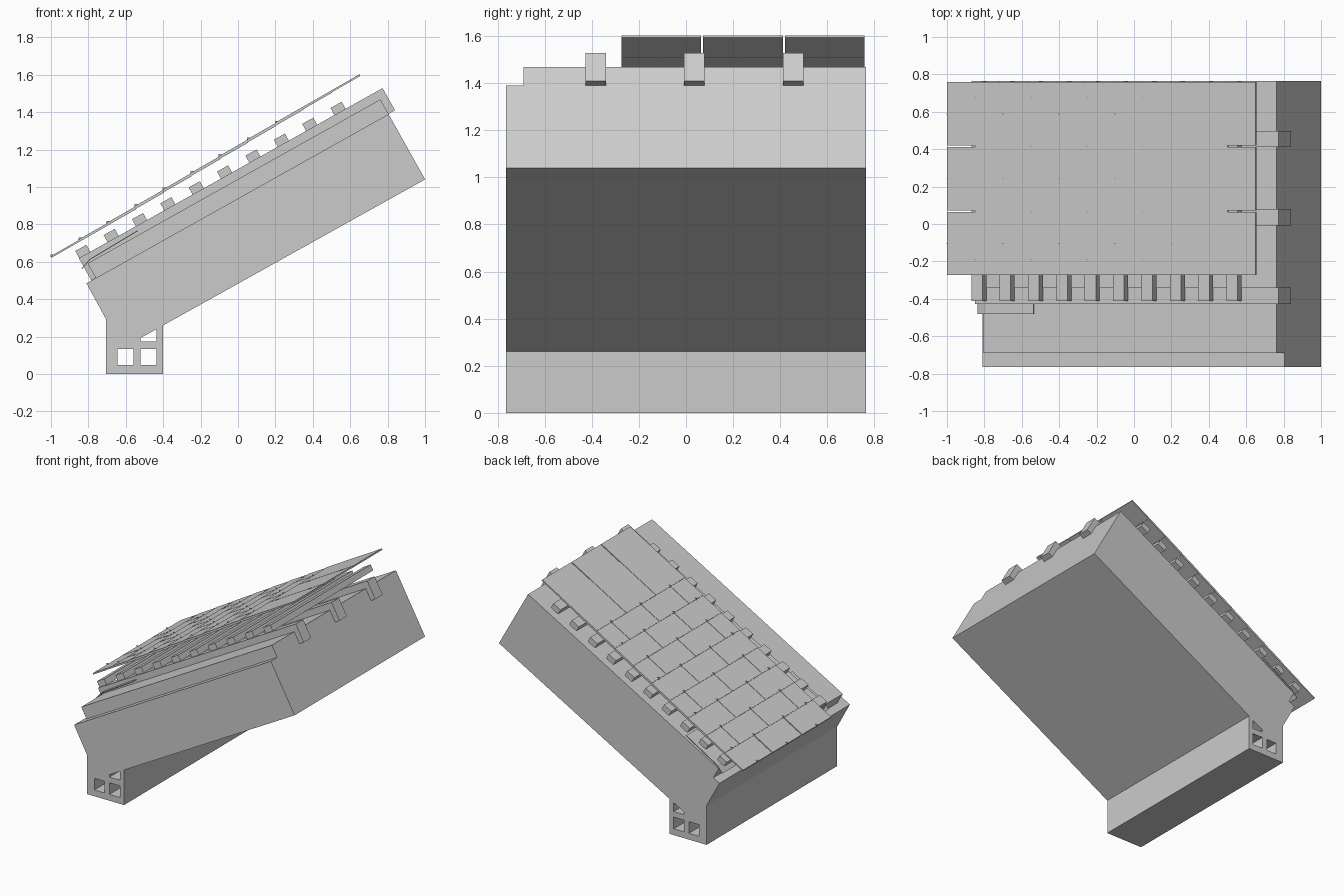
import bpy, bmesh, math

if "Cube" in bpy.data.objects:
    bpy.data.objects.remove(bpy.data.objects["Cube"])

grey = bpy.data.materials.new("plain grey")
grey.use_nodes = True
grey.diffuse_color = (0.6, 0.6, 0.6, 1)
grey.node_tree.nodes["Principled BSDF"].inputs["Base Color"].default_value = (0.6, 0.6, 0.6, 1)

PITCH = math.atan(0.56)
COS, SIN = math.cos(PITCH), math.sin(PITCH)
BACK = 0.765


def slope(u, h):
    """Point u along the roof slope and h above the slab surface."""
    return (-0.81 + u * COS - h * SIN, 0.485 + u * SIN + h * COS)


def add_prism(bm, outline, y0, y1):
    """Extrude an x-z outline from y0 to y1."""
    face = bm.faces.new([bm.verts.new((x, y0, z)) for x, z in outline])
    out = bmesh.ops.extrude_face_region(bm, geom=[face])
    verts = [v for v in out["geom"] if isinstance(v, bmesh.types.BMVert)]
    bmesh.ops.translate(bm, verts=verts, vec=(0, y1 - y0, 0))


def make(name, prisms):
    bm = bmesh.new()
    for outline, y0, y1 in prisms:
        add_prism(bm, outline, y0, y1)
    bmesh.ops.recalc_face_normals(bm, faces=bm.faces)
    mesh = bpy.data.meshes.new(name)
    bm.to_mesh(mesh)
    bm.free()
    mesh.materials.append(grey)
    obj = bpy.data.objects.new(name, mesh)
    bpy.context.collection.objects.link(obj)
    return obj


def slope_rect(u0, u1, h0, h1):
    return [slope(u0, h0), slope(u1, h0), slope(u1, h1), slope(u0, h1)]


def rect(x0, x1, z0, z1):
    return [(x0, z0), (x1, z0), (x1, z1), (x0, z1)]


# Wall and sloping slab in one profile, with hollow block cells cut through
LENGTH = 1.851
body = make("wall_and_roof_slab", [([
    (-0.705, 0), (-0.4, 0), (-0.4, 0.26), slope(LENGTH, -0.4),
    slope(LENGTH, 0), slope(0, 0), (-0.705, 0.292)], -BACK, BACK)])
cells = [rect(-0.643, -0.56, 0.047, 0.133),
         rect(-0.52, -0.435, 0.047, 0.133),
         [(-0.52, 0.175), (-0.435, 0.175), (-0.435, 0.24), (-0.52, 0.193)]]
cutter = make("cell_cutter", [(c, -1, 1) for c in cells])
cutter.hide_render = True
cut = body.modifiers.new("cells", "BOOLEAN")
cut.operation = "DIFFERENCE"
cut.solver = "EXACT"
cut.object = cutter
graph = bpy.context.evaluated_depsgraph_get()
cut_mesh = bpy.data.meshes.new_from_object(body.evaluated_get(graph))
body.modifiers.clear()
body.data = cut_mesh
bpy.data.objects.remove(cutter)

# Insulation layer
make("insulation_layer", [(slope_rect(0.057, LENGTH, 0, 0.09), -0.69, BACK)])

# Counter battens running up the slope
make("counter_battens", [
    (slope_rect(0.03, 1.891, 0.001, 0.137), y, y + 0.087)
    for y in (-0.427, -0.008, 0.411)])

# Tile battens running across the slope
make("tile_battens", [
    (slope_rect(u, u + 0.068, 0.137, 0.18), -0.412, BACK)
    for u in (0.032 + 0.1738 * i for i in range(10))])

# Bent eaves sheet
make("eaves_sheet", [([
    (-0.836, 0.565), (-0.793, 0.615), (-0.537, 0.768),
    (-0.535, 0.764), (-0.79, 0.611), (-0.832, 0.563)], -0.48, BACK)])

# Overlapping tiles in half-bond, with small hooks at the lower edges
TILE_Y0, TILE_Y1, GAP = -0.278, 0.762, 0.004
WIDTH = (TILE_Y1 - TILE_Y0) / 3
tiles, hooks = [], []
for course in range(9):
    x, z = -1 + 0.15 * course, 0.631 + 0.0892 * course
    run, rise, thick = 0.45, 0.258, 0.009
    outline = [(x, z), (x + run, z + rise),
               (x + run + 0.004, z + rise - thick), (x + 0.004, z - thick)]
    start = TILE_Y0 - (WIDTH / 2 if course % 2 else 0)
    for i in range(4):
        left = start + i * WIDTH
        y0, y1 = max(left, TILE_Y0), min(left + WIDTH, TILE_Y1)
        if y1 - y0 > 0.05:
            tiles.append((outline, y0 + GAP, y1 - GAP))
            mid = (y0 + y1) / 2
            hooks.append((rect(x - 0.003, x + 0.012, z - 0.006, z + 0.009),
                          mid - 0.002, mid + 0.002))
make("roof_tiles", tiles)
make("tile_hooks", hooks)
